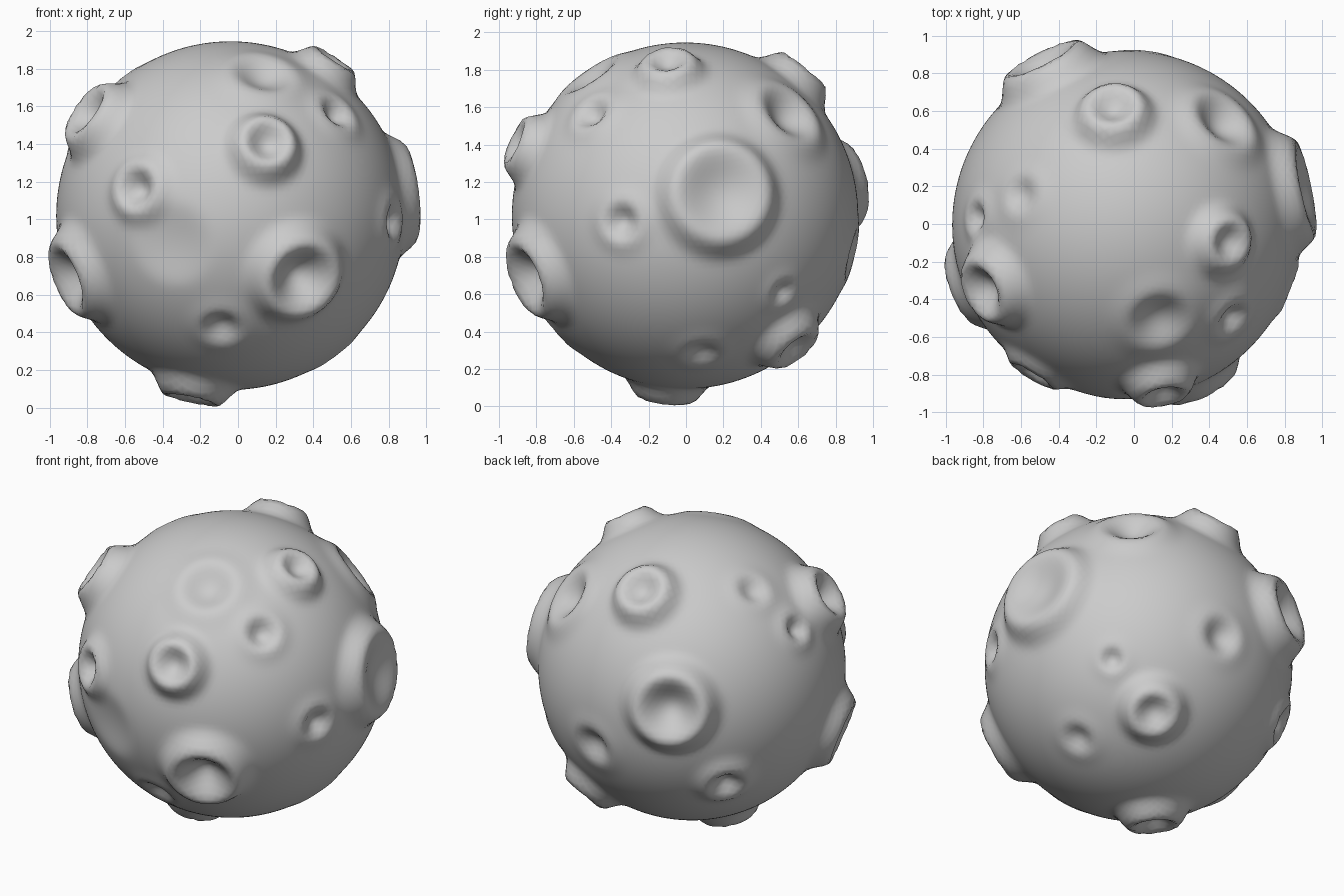
import bpy, bmesh, math
from mathutils import Vector

CENTER = Vector((-0.04, -0.005, 1.02))
RADIUS = 0.926

# Craters: direction from centre, rim radius, rim height, floor level
CRATERS = [
    # front
    ((0.39, -0.86, -0.34), 0.205, 0.10, -0.06),
    ((-0.51, -0.81, 0.15), 0.13, 0.05, -0.06),
    ((0.19, -0.88, 0.38), 0.135, 0.105, 0.02),
    ((0.17, -0.49, 0.73), 0.20, 0.015, -0.06),
    ((0.57, -0.50, 0.55), 0.12, 0.02, -0.06),
    ((-0.31, -0.86, -0.15), 0.27, 0.00, -0.04),
    ((-0.05, -0.70, -0.59), 0.13, 0.01, -0.05),
    # left
    ((-0.79, -0.36, 0.57), 0.165, 0.11, -0.01),
    ((-0.88, -0.34, -0.34), 0.20, 0.095, -0.05),
    ((-0.56, 0.16, 0.72), 0.12, 0.01, -0.04),
    ((-0.79, 0.04, 0.475), 0.10, 0.02, -0.05),
    ((-0.635, 0.55, -0.39), 0.13, 0.04, -0.05),
    # right
    ((0.84, -0.33, -0.03), 0.12, 0.02, -0.06),
    ((0.93, 0.19, 0.12), 0.265, 0.09, 0.00),
    ((0.51, 0.55, 0.54), 0.205, 0.03, -0.07),
    ((0.65, 0.525, -0.41), 0.09, 0.01, -0.04),
    ((0.37, 0.58, -0.70), 0.14, 0.10, 0.02),
    # top, back and bottom
    ((0.53, -0.09, 0.80), 0.125, 0.095, 0.02),
    ((-0.07, 0.61, 0.75), 0.145, 0.105, 0.02),
    ((-0.45, 0.88, 0.17), 0.215, 0.11, -0.03),
    ((0.10, 0.90, -0.21), 0.15, 0.01, -0.06),
    ((0.55, 0.09, -0.73), 0.12, 0.01, -0.04),
    ((-0.20, -0.10, -0.93), 0.15, 0.10, 0.00),
]


def crater_height(a, r, rim, floor):
    """Bowl with a rounded crest at angle r, then a soft outer slope."""
    if a < r:
        return floor + (rim - floor) * math.sin(math.pi / 2 * (a / r) ** 2)
    u = min(1, (a - r) / min(0.14, 0.05 + r / 2))
    return rim * (1 - u) ** 2 * (1 + u)


# Rock ball displaced by all craters
bm = bmesh.new()
bmesh.ops.create_icosphere(bm, subdivisions=6, radius=1)
craters = [(Vector(c[0]).normalized(), c[1:]) for c in CRATERS]
for v in bm.verts:
    n = v.co.normalized()
    height = RADIUS
    for d, shape in craters:
        height += crater_height(math.acos(max(-1, min(1, n.dot(d)))), *shape)
    v.co = CENTER + n * height
bmesh.ops.smooth_vert(bm, verts=bm.verts, factor=0.5, use_axis_x=True,
                      use_axis_y=True, use_axis_z=True)

mesh = bpy.data.meshes.new("cratered_asteroid")
bm.to_mesh(mesh)
bm.free()
asteroid = bpy.data.objects.new("cratered_asteroid", mesh)
bpy.context.collection.objects.link(asteroid)
for p in mesh.polygons:
    p.use_smooth = True
